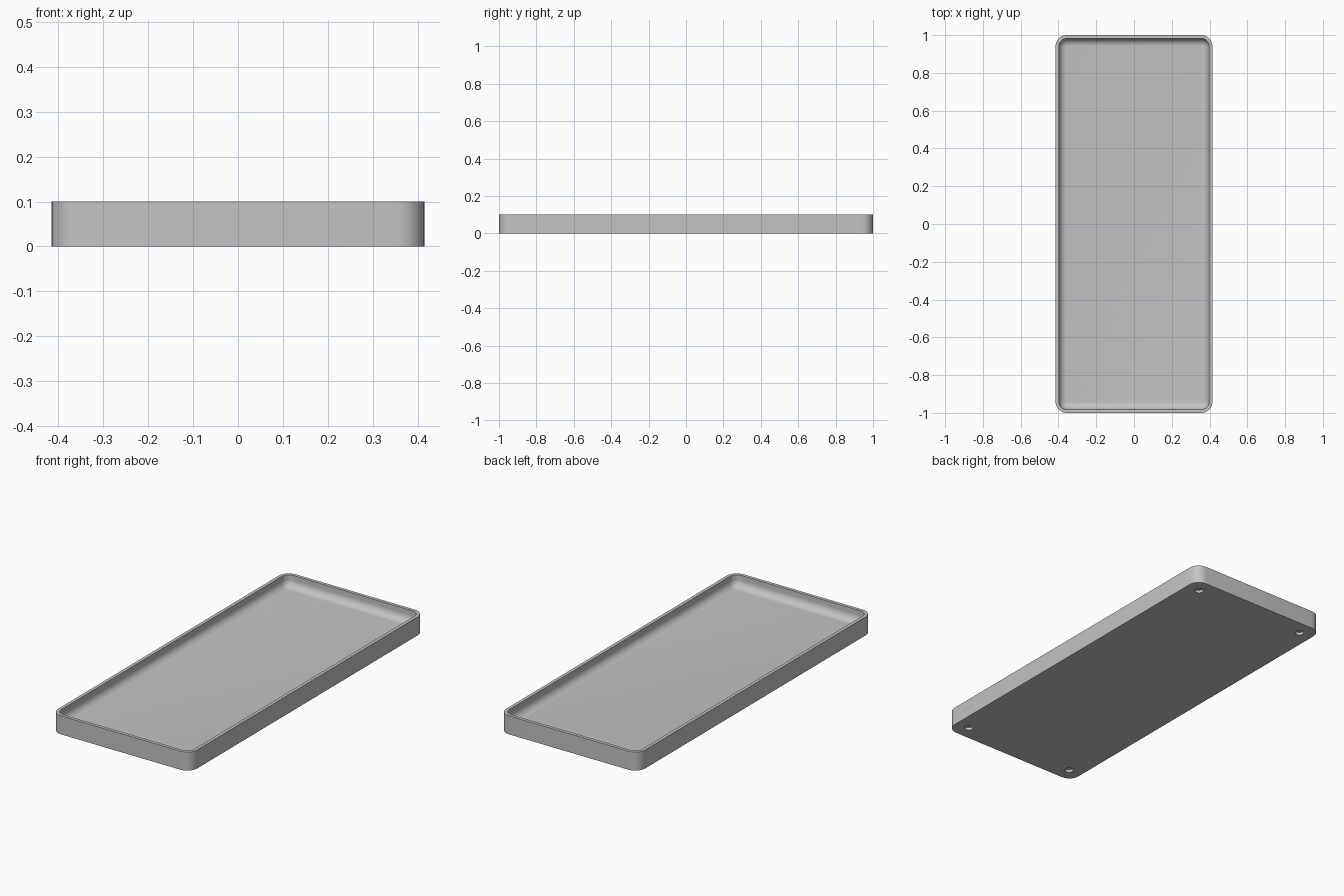
import bpy, bmesh, math

cube = bpy.data.objects.get("Cube")
if cube:
    bpy.data.objects.remove(cube, do_unlink=True)

HALF_X, HALF_Y, HEIGHT = 0.415, 1.0, 0.1
CORNER, WALL, FLOOR, FILLET = 0.06, 0.018, 0.035, 0.04
HOLE_INSET, HOLE_RADIUS, HOLE_DEPTH = 0.078, 0.022, 0.015
STEPS = 10

grey = bpy.data.materials.new("grey")
grey.use_nodes = True
colour = (0.55, 0.55, 0.55, 1)
grey.diffuse_color = colour
grey.node_tree.nodes["Principled BSDF"].inputs["Base Color"].default_value = colour


def ring(bm, inset, z):
    """Rounded rectangle loop, moved inwards by inset."""
    radius = CORNER - inset
    verts = []
    for corner, (sx, sy) in enumerate([(1, 1), (-1, 1), (-1, -1), (1, -1)]):
        for i in range(STEPS + 1):
            a = math.pi / 2 * (corner + i / STEPS)
            verts.append(bm.verts.new((sx * (HALF_X - CORNER) + radius * math.cos(a),
                                       sy * (HALF_Y - CORNER) + radius * math.sin(a), z)))
    return verts


# Tray section: outer wall, rim, inner wall, then the fillet down to the floor
section = [(0, 0), (0, HEIGHT), (WALL, HEIGHT)]
for i in range(STEPS + 1):
    a = math.pi / 2 * i / STEPS
    section.append((WALL + FILLET * (1 - math.cos(a)), FLOOR + FILLET * (1 - math.sin(a))))

bm = bmesh.new()
rings = [ring(bm, inset, z) for inset, z in section]
for low, high in zip(rings, rings[1:]):
    for i in range(len(low)):
        j = (i + 1) % len(low)
        bm.faces.new((low[i], low[j], high[j], high[i]))
bm.faces.new(rings[-1])
bm.faces.new(rings[0][::-1])
bmesh.ops.recalc_face_normals(bm, faces=bm.faces)
mesh = bpy.data.meshes.new("tray")
bm.to_mesh(mesh)
bm.free()
mesh.materials.append(grey)
tray = bpy.data.objects.new("tray", mesh)
bpy.context.collection.objects.link(tray)

# Blind round holes under the four corners
for sx in (-1, 1):
    for sy in (-1, 1):
        bpy.ops.mesh.primitive_cylinder_add(
            vertices=32, radius=HOLE_RADIUS, depth=2 * HOLE_DEPTH,
            location=(sx * (HALF_X - HOLE_INSET), sy * (HALF_Y - HOLE_INSET), 0))
        cutter = bpy.context.object
        cutter.name = "hole_cutter"
        cutter.hide_render = True
        cutter.data.materials.append(grey)
        bpy.ops.object.select_all(action="DESELECT")
        tray.select_set(True)
        bpy.context.view_layer.objects.active = tray
        cut = tray.modifiers.new("hole", "BOOLEAN")
        cut.operation, cut.solver, cut.object = "DIFFERENCE", "EXACT", cutter
        bpy.ops.object.modifier_apply(modifier=cut.name)
        bpy.data.objects.remove(cutter, do_unlink=True)

bpy.ops.object.shade_smooth_by_angle(angle=math.radians(35))
